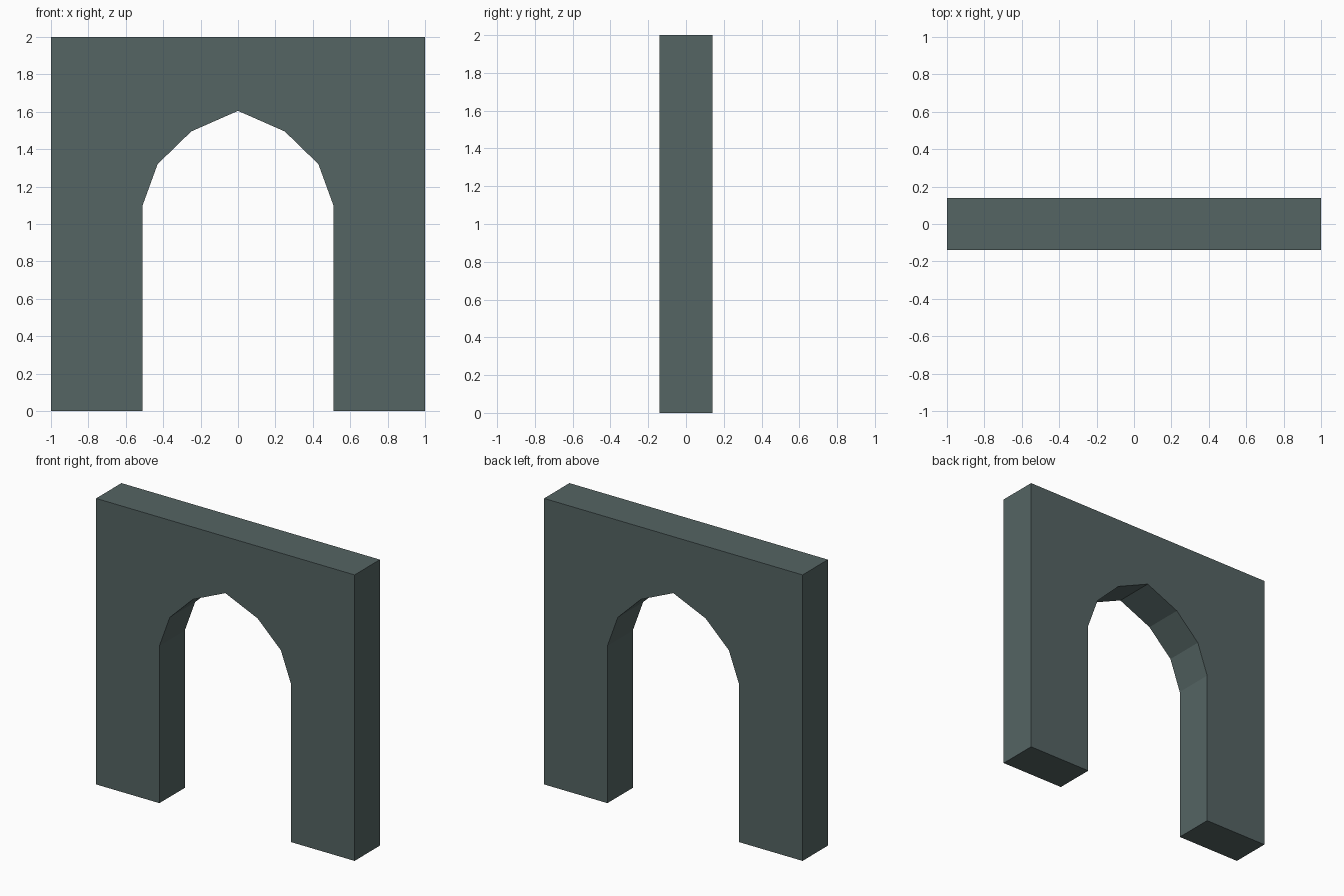
import bpy
import bmesh

if "Cube" in bpy.data.objects:
    bpy.data.objects.remove(bpy.data.objects["Cube"])

HALF_DEPTH = 0.14

# Single slate colour
slate = bpy.data.materials.new("slate_grey")
slate.diffuse_color = (0.09, 0.128, 0.126, 1.0)
slate.use_nodes = True
slate.node_tree.nodes["Principled BSDF"].inputs["Base Color"].default_value = slate.diffuse_color

# Right half of the opening, from the floor up to the apex
half_arch = [(0.51, 0.0), (0.51, 1.10), (0.43, 1.32), (0.25, 1.495)]
opening = half_arch + [(0.0, 1.605)] + [(-x, z) for x, z in reversed(half_arch)]

# Full wall outline: opening plus the outer rectangle
outline = opening + [(-1, 0), (-1, 2), (1, 2), (1, 0)]

# Extrude the outline through the wall thickness
bm = bmesh.new()
face = bm.faces.new([bm.verts.new((x, -HALF_DEPTH, z)) for x, z in outline])
result = bmesh.ops.extrude_face_region(bm, geom=[face], use_keep_orig=True)
moved = [g for g in result["geom"] if isinstance(g, bmesh.types.BMVert)]
bmesh.ops.translate(bm, verts=moved, vec=(0, 2 * HALF_DEPTH, 0))
bmesh.ops.recalc_face_normals(bm, faces=bm.faces)

mesh = bpy.data.meshes.new("arched_wall")
bm.to_mesh(mesh)
bm.free()
mesh.materials.append(slate)
wall = bpy.data.objects.new("arched_wall", mesh)
bpy.context.collection.objects.link(wall)
